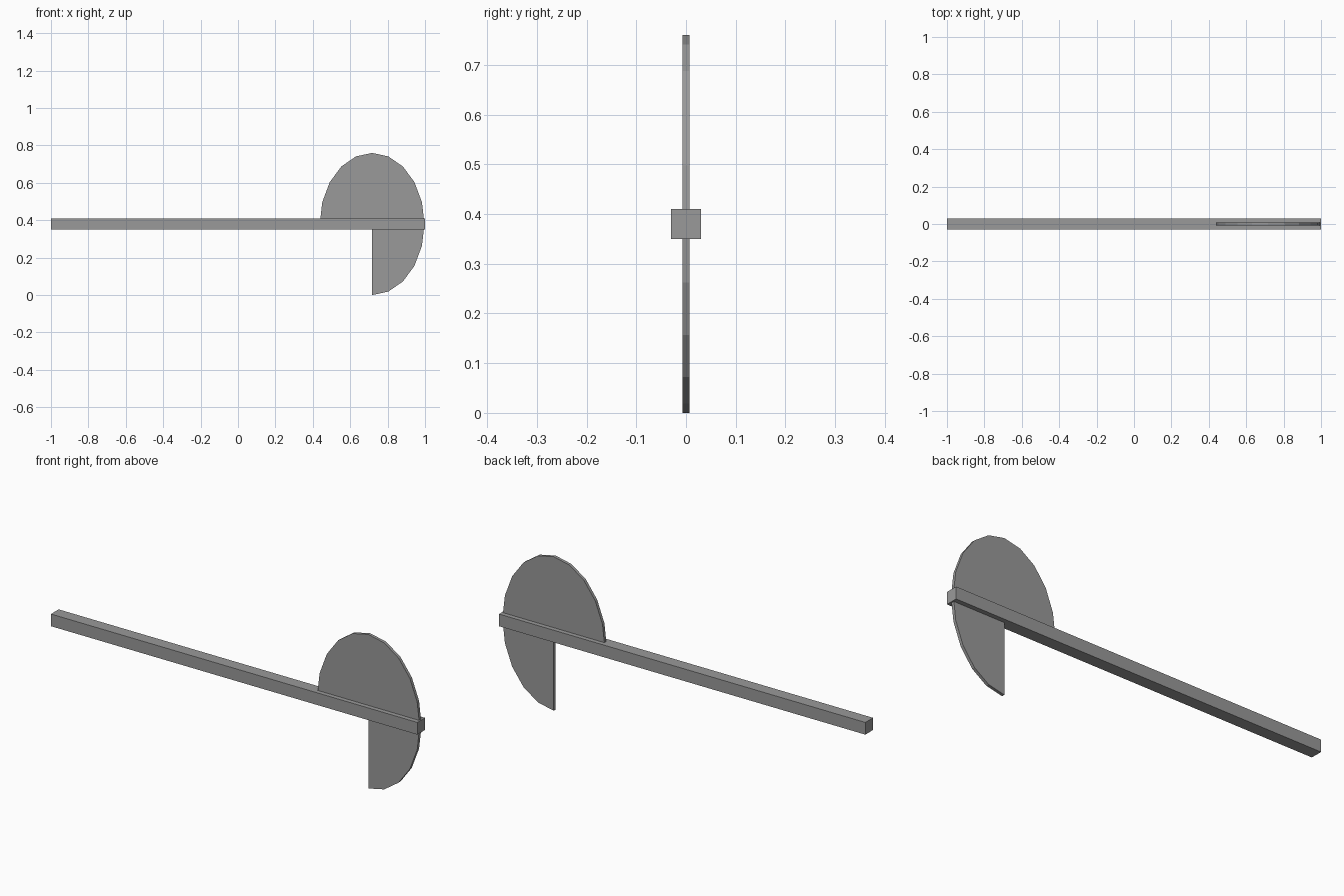
import bpy, bmesh
from math import cos, sin, radians

cube = bpy.data.objects.get("Cube")
if cube:
    bpy.data.objects.remove(cube, do_unlink=True)

# Single plain grey
GREY = (0.32, 0.32, 0.32, 1)
grey = bpy.data.materials.new("grey")
grey.use_nodes = True
grey.diffuse_color = GREY
grey.node_tree.nodes["Principled BSDF"].inputs["Base Color"].default_value = GREY


def extruded(name, profile, thickness):
    """Extrude an (x, z) outline along y, centred on y = 0."""
    bm = bmesh.new()
    face = bm.faces.new([bm.verts.new((x, -thickness / 2, z)) for x, z in profile])
    moved = bmesh.ops.extrude_face_region(bm, geom=[face])["geom"]
    verts = [v for v in moved if isinstance(v, bmesh.types.BMVert)]
    bmesh.ops.translate(bm, verts=verts, vec=(0, thickness, 0))
    bmesh.ops.recalc_face_normals(bm, faces=bm.faces)
    mesh = bpy.data.meshes.new(name)
    bm.to_mesh(mesh)
    bm.free()
    mesh.materials.append(grey)
    obj = bpy.data.objects.new(name, mesh)
    bpy.context.collection.objects.link(obj)
    return obj


# Long square shaft
MID = 0.38
HALF = 0.03
extruded("shaft", [(-1, MID - HALF), (1, MID - HALF), (1, MID + HALF), (-1, MID + HALF)], 2 * HALF)

# Flat three-quarter oval blade, with its corner hidden inside the shaft
CX, RX, RZ = 0.717, 0.28, 0.38
arc = [(CX + RX * cos(radians(a)), MID + RZ * sin(radians(a))) for a in range(-90, 181, 18)]
extruded("blade", arc + [(CX, MID)], 0.015)
